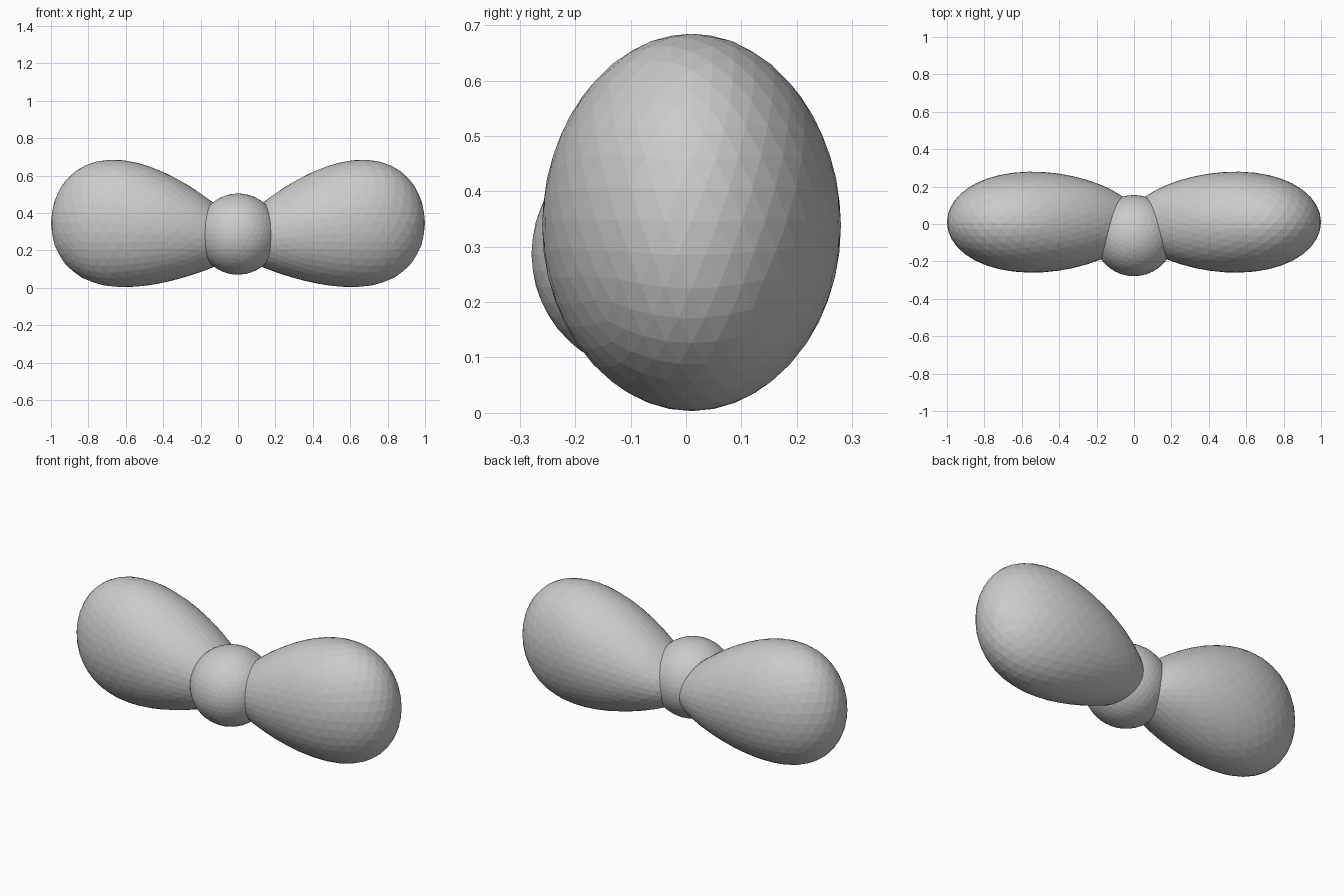
import bpy
from math import copysign

if "Cube" in bpy.data.objects:
    bpy.data.objects.remove(bpy.data.objects["Cube"])


def ball(name, subdivisions, shape):
    """Icosphere whose unit-sphere points are remapped by shape(x, y, z)."""
    bpy.ops.mesh.primitive_ico_sphere_add(subdivisions=subdivisions, radius=1)
    obj = bpy.context.object
    obj.name = obj.data.name = name
    for v in obj.data.vertices:
        v.co = shape(*v.co)
    return obj


def lobe_shape(u, y, z):
    # Egg that is thin at the knot and full at the outer end
    t = u - 0.27
    centre_z = 0.343 + 0.03 * t - 0.035 * t * t
    return (0.485 + 0.515 * u,
            0.01 + y * 0.268 * (1 + 0.12 * u),
            centre_z + z * 0.32 * (1 + 0.38 * u))


# Right lobe, mirrored across x = 0 for the left one
lobes = ball("bow_lobes", 4, lobe_shape)
mirror = lobes.modifiers.new("mirror", 'MIRROR')
mirror.use_mirror_merge = False

# Round knot in the middle, pushed towards the front
R = 0.217
ball("bow_knot", 4, lambda x, y, z: (R * x, -0.062 + R * y, 0.287 + R * z))
